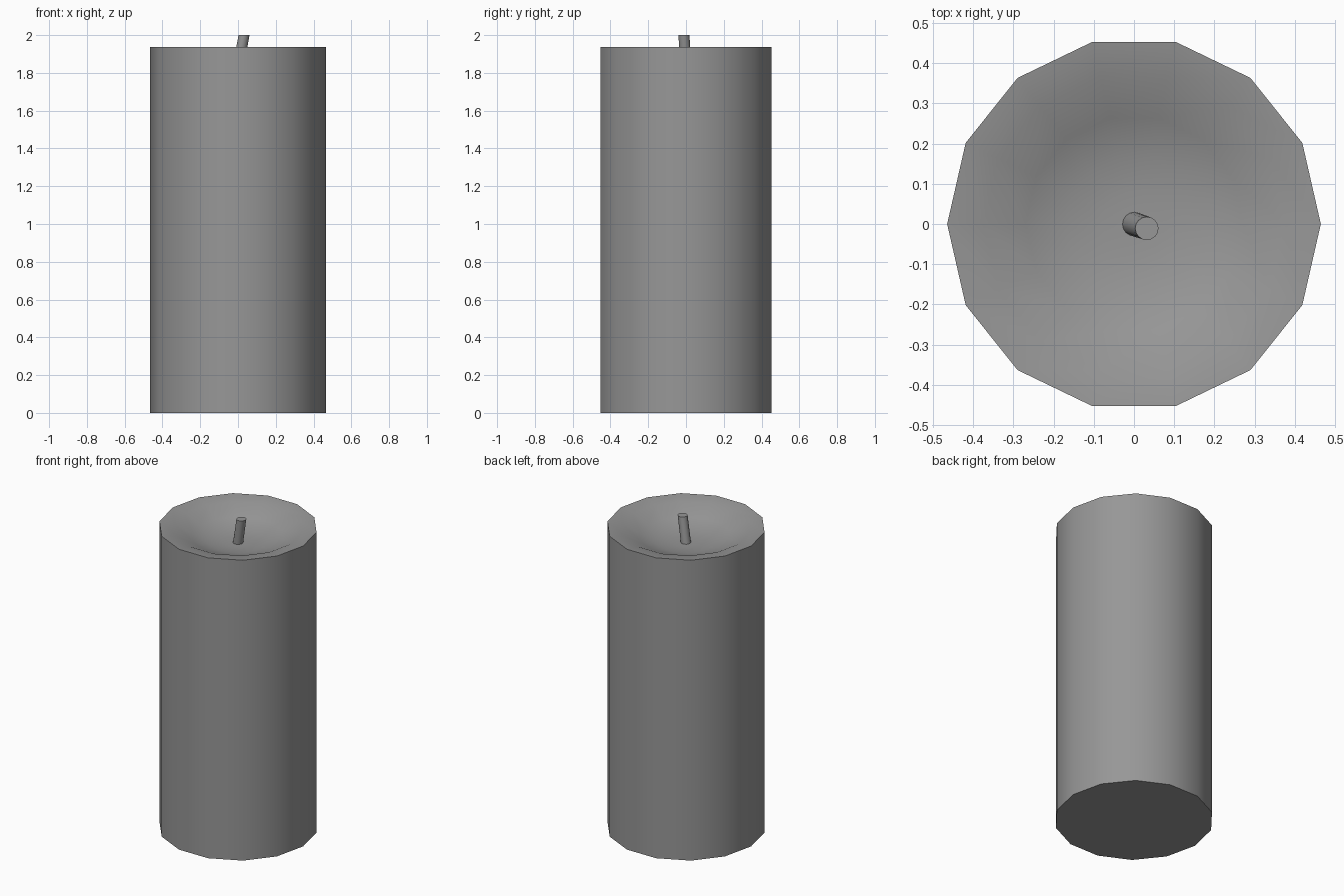
import bpy, bmesh, math

if "Cube" in bpy.data.objects:
    bpy.data.objects.remove(bpy.data.objects["Cube"])

# Dark grey wax and wick
grey = bpy.data.materials.new("dark_grey")
grey.diffuse_color = (0.31, 0.31, 0.31, 1)
grey.use_nodes = True
grey.node_tree.nodes["Principled BSDF"].inputs["Base Color"].default_value = grey.diffuse_color

def loft(name, rings, sides):
    """Stack of circular rings (x, y, z, radius) joined by quads, capped at both ends."""
    bm = bmesh.new()
    loops = []
    for x, y, z, r in rings:
        loops.append([bm.verts.new((x + r * math.cos(2 * math.pi * i / sides),
                                    y + r * math.sin(2 * math.pi * i / sides), z))
                      for i in range(sides)])
    for a, b in zip(loops, loops[1:]):
        for i in range(sides):
            j = (i + 1) % sides
            bm.faces.new((a[i], a[j], b[j], b[i]))
    bm.faces.new(loops[0][::-1])
    bm.faces.new(loops[-1])
    bmesh.ops.recalc_face_normals(bm, faces=bm.faces)
    mesh = bpy.data.meshes.new(name)
    bm.to_mesh(mesh)
    bm.free()
    mesh.materials.append(grey)
    obj = bpy.data.objects.new(name, mesh)
    bpy.context.collection.objects.link(obj)
    bpy.ops.object.select_all(action='DESELECT')
    obj.select_set(True)
    bpy.context.view_layer.objects.active = obj
    bpy.ops.object.shade_smooth_by_angle(angle=math.radians(40))
    return obj

# Wax body: 14-sided pillar with a melted hollow in the top
profile = [(0.0, 0.465), (1.937, 0.465), (1.925, 0.375), (1.874, 0.27),
           (1.846, 0.17), (1.838, 0.08), (1.837, 0.03)]
loft("wax_body", [(0, 0, z, r) for z, r in profile], 14)

# Wick: slim cylinder leaning to the right, cut level at the top
loft("wick", [(0, 0, 1.83, 0.03), (0.032, -0.011, 2.0, 0.029)], 16)
